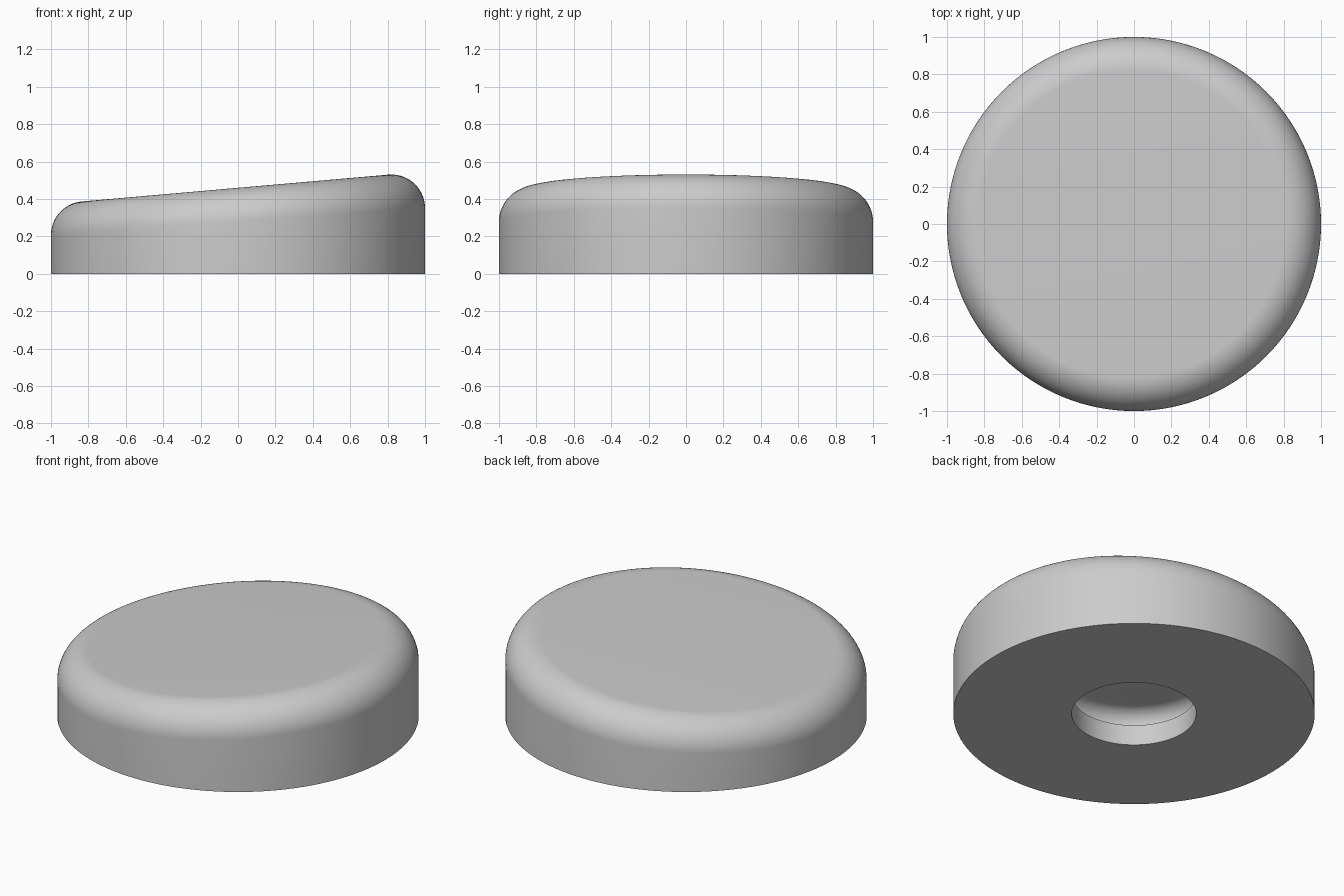
import bpy, bmesh, math
from mathutils import Vector

cube = bpy.data.objects.get("Cube")
if cube:
    bpy.data.objects.remove(cube, do_unlink=True)

SEGMENTS = 128
STEPS = 20
FILLET = 0.18          # outer top rounding
SLOPE = 0.0875         # rise of the slanted top along x
CENTRE_HEIGHT = 0.46
HOLE = 0.345
PLATE = 0.125          # thickness of the underside around the hole
CAVITY, CEILING, ROUND = 0.5, 0.29, 0.1

grey = bpy.data.materials.new("light grey")
grey.use_nodes = True
colour = (0.6, 0.6, 0.6, 1)
grey.diffuse_color = colour
grey.node_tree.nodes["Principled BSDF"].inputs["Base Color"].default_value = colour

bm = bmesh.new()
directions = [Vector((math.cos(a), math.sin(a), 0))
              for a in (2 * math.pi * i / SEGMENTS for i in range(SEGMENTS))]


def ring(point):
    return [bm.verts.new(point(d)) for d in directions]


def level(radius, z):
    return ring(lambda d: d * radius + Vector((0, 0, z)))


def bridge(rings):
    for lower, upper in zip(rings, rings[1:]):
        for i in range(SEGMENTS):
            j = (i + 1) % SEGMENTS
            bm.faces.new((lower[i], lower[j], upper[j], upper[i]))


top_normal = Vector((-SLOPE, 0, 1)).normalized()


def fillet_point(d, t):
    # A ball rolling between the round wall and the slanted top
    centre = d * (1 - FILLET)
    centre.z = CENTRE_HEIGHT + SLOPE * centre.x - FILLET / top_normal.z
    return centre + d.slerp(top_normal, t) * FILLET


# Ceiling and rounded wall of the inner recess, then the hole and underside
rings = []
for k in range(STEPS + 1):
    a = math.pi / 2 * (1 - k / STEPS)
    rings.append(level(CAVITY - ROUND + ROUND * math.cos(a),
                       CEILING - ROUND + ROUND * math.sin(a)))
rings += [level(CAVITY, PLATE), level(HOLE, PLATE), level(HOLE, 0), level(1, 0)]

# Outer wall, rounded shoulder and slanted top
for k in range(STEPS + 1):
    rings.append(ring(lambda d: fillet_point(d, k / STEPS)))
bridge(rings)
bm.faces.new(rings[0])
bm.faces.new(rings[-1])
bmesh.ops.recalc_face_normals(bm, faces=bm.faces)

mesh = bpy.data.meshes.new("slanted_cap")
bm.to_mesh(mesh)
bm.free()
mesh.materials.append(grey)
cap = bpy.data.objects.new("slanted_cap", mesh)
bpy.context.collection.objects.link(cap)

bpy.ops.object.select_all(action="DESELECT")
cap.select_set(True)
bpy.context.view_layer.objects.active = cap
bpy.ops.object.shade_smooth_by_angle(angle=math.radians(30))
